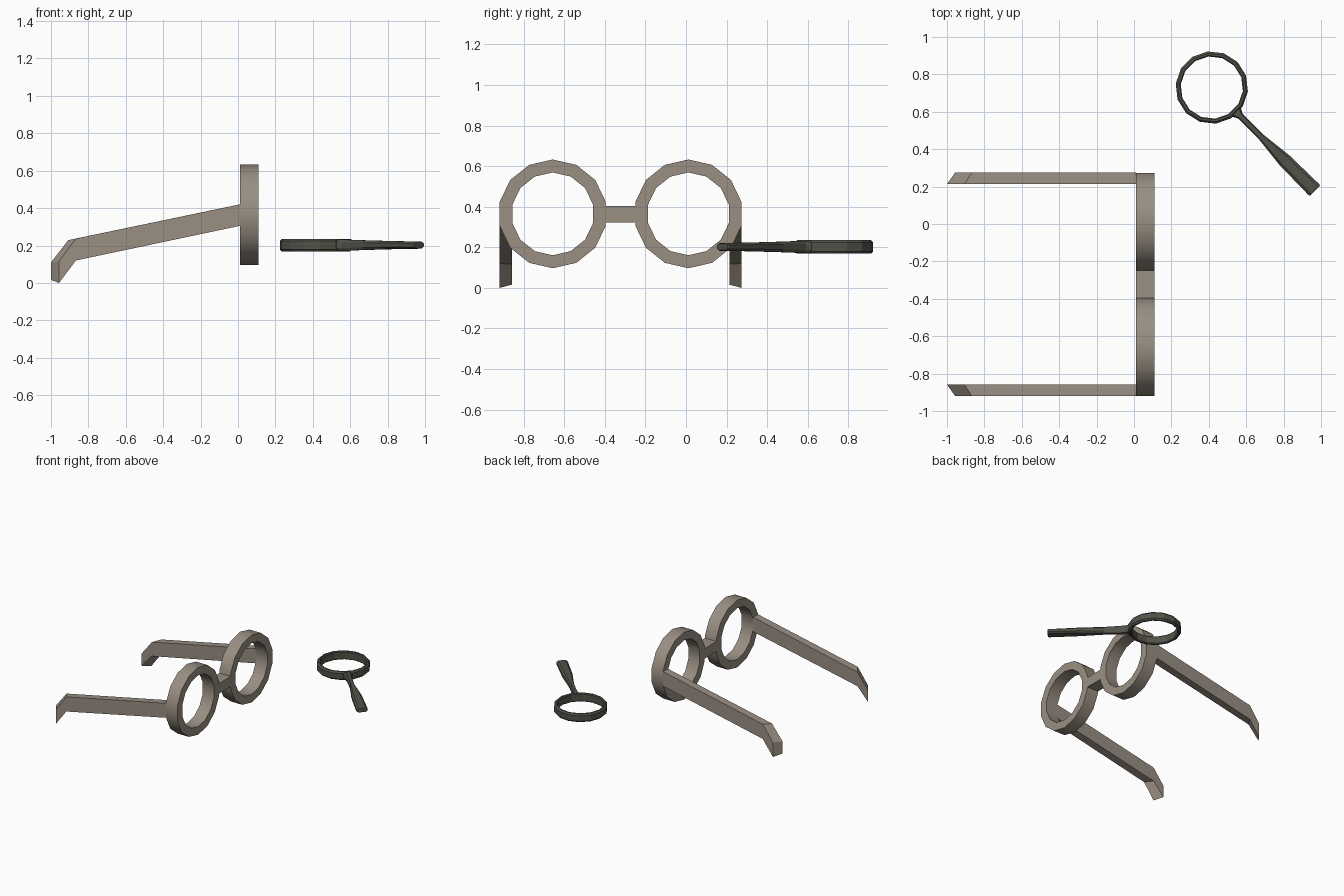
import bpy, bmesh
from math import sin, cos, pi, radians
from mathutils import Matrix

if "Cube" in bpy.data.objects:
    bpy.data.objects.remove(bpy.data.objects["Cube"])


def material(name, rgb):
    m = bpy.data.materials.new(name)
    m.diffuse_color = (*rgb, 1)
    m.use_nodes = True
    m.node_tree.nodes["Principled BSDF"].inputs["Base Color"].default_value = m.diffuse_color
    return m


TAUPE = material("taupe frame", (0.32, 0.275, 0.225))
DARK = material("dark grey metal", (0.085, 0.085, 0.068))


def loft(name, sections, mat, closed=False, matrix=None, smooth=None):
    """Skin a list of equal-length cross-sections; closed joins last to first."""
    bm = bmesh.new()
    rows = [[bm.verts.new(p) for p in s] for s in sections]
    n = len(rows[0])
    for i in range(len(rows) - (0 if closed else 1)):
        a, b = rows[i], rows[(i + 1) % len(rows)]
        for j in range(n):
            k = (j + 1) % n
            bm.faces.new((a[j], a[k], b[k], b[j]))
    if not closed:
        bm.faces.new(rows[0])
        bm.faces.new(rows[-1])
    if matrix:
        bm.transform(matrix)
    bmesh.ops.recalc_face_normals(bm, faces=bm.faces[:])
    me = bpy.data.meshes.new(name)
    bm.to_mesh(me)
    bm.free()
    if smooth:
        me.shade_smooth()
        me.set_sharp_from_angle(angle=radians(smooth))
    me.materials.append(mat)
    ob = bpy.data.objects.new(name, me)
    bpy.context.collection.objects.link(ob)
    return ob


def ring(name, profile, start, mat, matrix, smooth=None, sides=14):
    """Revolve an (r, z) profile around z."""
    secs = []
    for i in range(sides):
        a = start + 2 * pi * i / sides
        secs.append([(r * cos(a), r * sin(a), z) for r, z in profile])
    return loft(name, secs, mat, True, matrix, smooth)


MID_Y = -0.3225          # symmetry plane of the spectacles
RIM_Y = 0.3345           # rim centre distance from that plane

for side, label in ((1, "left"), (-1, "right")):
    # rims, axis along x with a vertex at the top
    mtx = Matrix.Translation((0.06, MID_Y + side * RIM_Y, 0.365)) @ Matrix.Rotation(pi / 2, 4, 'Y')
    ring(label + "_rim", [(0.268, -0.05), (0.268, 0.05), (0.204, 0.05), (0.204, -0.05)],
         0, TAUPE, mtx, 30)

    # temples with a mitred, down-turned tip
    outer, inner = MID_Y + side * 0.597, MID_Y + side * 0.536
    path = [  # outer x, top z, bottom z, inner x, top z, bottom z
        (0.01, 0.42, 0.305, 0.01, 0.42, 0.305),
        (-0.867, 0.237, 0.12, -0.907, 0.229, 0.117),
        (-0.957, 0.115, 0.0, -1.0, 0.11, 0.016)]
    loft(label + "_temple",
         [[(a, outer, b), (a, outer, c), (d, inner, f), (d, inner, e)] for a, b, c, d, e, f in path],
         TAUPE)

# bridge between the rims
loft("bridge", [[(0.01, y, 0.323), (0.11, y, 0.323), (0.11, y, 0.404), (0.01, y, 0.404)]
                for y in (-0.396, -0.249)], TAUPE)

# magnifier, built along +x then turned to point front right
place = Matrix.Translation((0.416, 0.7295, 0.202)) @ Matrix.Rotation(radians(-45), 4, 'Z')
ring("magnifier_ring",
     [(0.194, -0.022), (0.194, 0.022), (0.184, 0.033), (0.173, 0.033),
      (0.167, 0.027), (0.167, -0.027), (0.173, -0.033), (0.184, -0.033)],
     pi / 14, DARK, place)

# handle: chamfered bar that narrows at the neck and widens to the grip
stations = [(0.183, 0.036, 0.028), (0.213, 0.018, 0.030), (0.37, 0.017, 0.026),
            (0.55, 0.037, 0.022), (0.772, 0.041, 0.019), (0.78, 0.037, 0.016)]
secs = []
for x, w, h in stations:
    iw, ih = w * 0.65, h * 0.5
    secs.append([(x, w, -ih), (x, w, ih), (x, iw, h), (x, -iw, h),
                 (x, -w, ih), (x, -w, -ih), (x, -iw, -h), (x, iw, -h)])
loft("magnifier_handle", secs, DARK, matrix=place)
